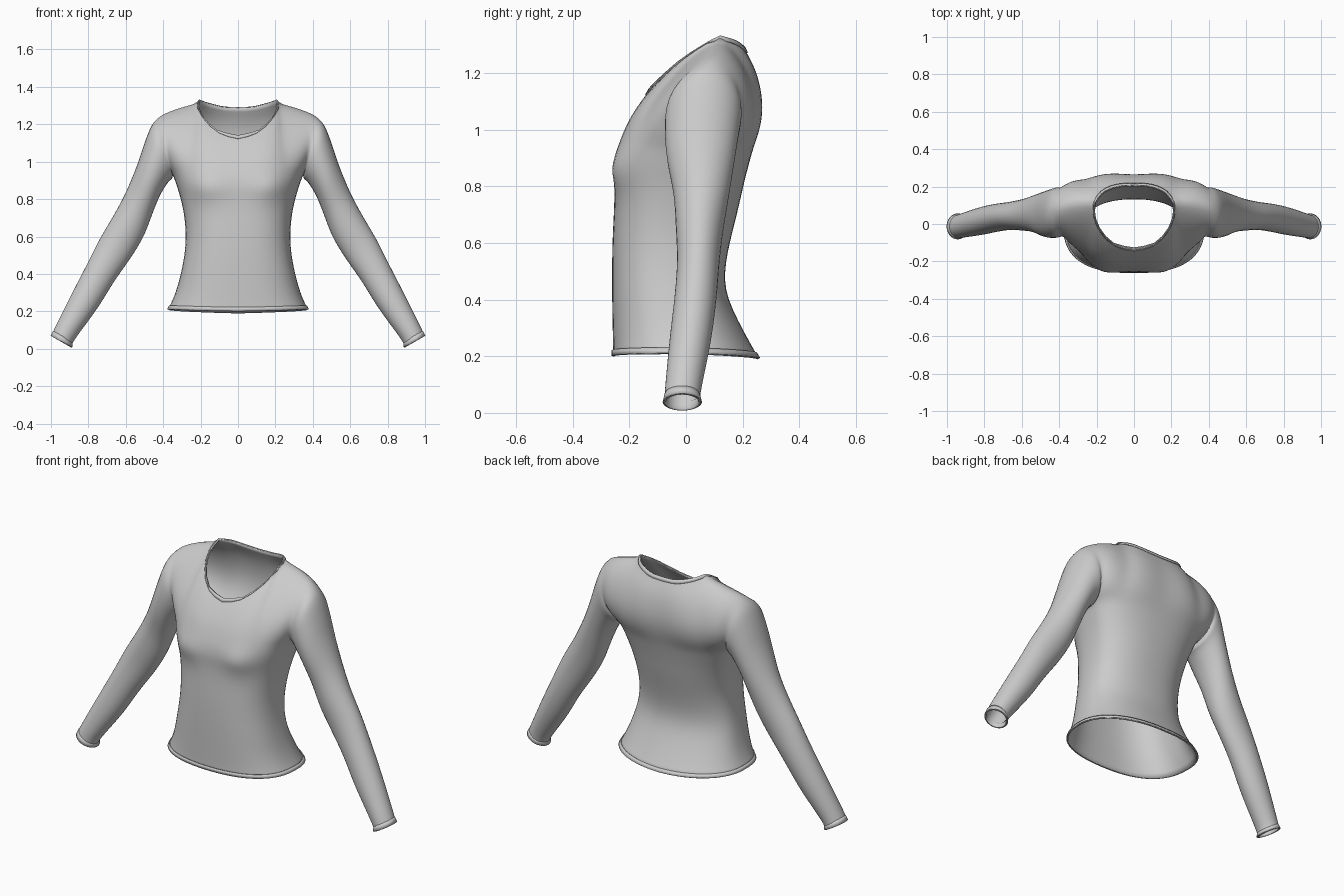
import bpy, bmesh, math
from mathutils import Vector

if "Cube" in bpy.data.objects:
    bpy.data.objects.remove(bpy.data.objects["Cube"])

NU, NL, M, NS = 16, 26, 16, 48   # columns per half panel, lower rows, upper rows, sleeve rings


def spl(pts, t):
    """Catmull-Rom curve through points, t in 0..1."""
    pts = [Vector(p) for p in pts]
    n = len(pts) - 1
    i = min(int(t * n), n - 1)
    w = t * n - i
    p1, p2 = pts[i], pts[i + 1]
    p0 = pts[i - 1] if i > 0 else p1 * 2 - p2
    p3 = pts[i + 2] if i + 2 <= n else p2 * 2 - p1
    return 0.5 * (p1 * 2 + (p2 - p0) * w + (p0 * 2 - p1 * 5 + p2 * 4 - p3) * w ** 2
                  + (p1 * 3 - p0 - p2 * 3 + p3) * w ** 3)


# Body sections: z, half width, front y, back y, side seam y (packed as two vectors)
BODY = [(.20, .375, -.258, .258, 0), (.30, .333, -.260, .200, -.01), (.42, .302, -.262, .143, -.03),
        (.52, .285, -.262, .140, -.03), (.62, .280, -.260, .160, -.02), (.72, .290, -.255, .185, 0),
        (.80, .307, -.252, .203, .02), (.86, .325, -.252, .218, .035), (.92, .345, -.245, .234, .05)]

SHOULDER = [(.205, .12, 1.33), (.28, .12, 1.312), (.35, .11, 1.288), (.41, .09, 1.262)]
# Panel outlines above the armpit
FRONT = dict(
    neck=[(0, -.13, 1.14), (.11, -.105, 1.168), (.185, -.025, 1.24), (.215, .06, 1.30), (.205, .12, 1.33)],
    mid=[(0, -.245, .92), (0, -.213, 1.0), (0, -.175, 1.07), (0, -.13, 1.14)],
    arm=[(.345, .05, .92), (.358, -.04, .965), (.375, -.068, 1.045), (.39, -.045, 1.13),
         (.402, .01, 1.21), (.41, .09, 1.262)])
BACK = dict(
    neck=[(0, .205, 1.29), (.08, .201, 1.294), (.16, .172, 1.314), (.205, .12, 1.33)],
    mid=[(0, .234, .92), (0, .257, 1.01), (0, .262, 1.1), (0, .245, 1.2), (0, .205, 1.29)],
    arm=[(.345, .05, .92), (.365, .14, .96), (.385, .19, 1.04), (.396, .19, 1.13),
         (.405, .155, 1.21), (.41, .09, 1.262)])

# Sleeve sections: outer x, z, inner x, z, front y, back y
SLEEVE = [(.462, 1.20, .352, .905, -.075, .20), (.502, 1.10, .375, .885, -.078, .19),
          (.54, .985, .42, .81, -.07, .175), (.60, .84, .46, .71, -.046, .155),
          (.665, .717, .505, .595, -.038, .135), (.74, .59, .575, .48, -.033, .12),
          (.805, .46, .66, .36, -.042, .11), (.89, .295, .75, .215, -.06, .09),
          (.982, .11, .873, .048, -.076, .054), (.998, .067, .888, .008, -.078, .052)]


def body_point(u, t, front):
    z, w, f, b, s = spl(BODY, t)
    a = u * math.pi / 2
    e = 2 / 2.6 if front else 2 / (2.15 + .3 * t)
    y = s + ((f if front else b) - s) * max(0, math.cos(a)) ** e
    z += (1 - t) ** 6 * (.01 * math.sin(a) + (0 if front else -.008 * math.cos(a)))
    return Vector((w * math.sin(a) ** e, y, z))


def yoke_point(u, s, p, front):
    """Coons patch between chest line, neck + shoulder seam, centre line and armhole."""
    def top(q):
        return spl(p['neck'], q * 2) if q <= .5 else spl(SHOULDER, q * 2 - 1)
    b0, b1, t0, t1 = body_point(0, 1, front), body_point(1, 1, front), top(0), top(1)
    return ((1 - s) * body_point(u, 1, front) + s * top(u)
            + (1 - u) * spl(p['mid'], s) + u * spl(p['arm'], s)
            - (1 - u) * (1 - s) * b0 - u * (1 - s) * b1 - (1 - u) * s * t0 - u * s * t1)


def grid(bm, fn, nu, nv):
    v = [[bm.verts.new(fn(i / nu, j / nv)) for i in range(nu + 1)] for j in range(nv + 1)]
    for j in range(nv):
        for i in range(nu):
            bm.faces.new((v[j][i], v[j][i + 1], v[j + 1][i + 1], v[j + 1][i]))


def bust(p):
    p.y -= .03 * math.exp(-((p.x - .17) / .085) ** 2 - ((p.z - .865) / .075) ** 2)
    return p


def sleeve_point(u, t):
    phi = u * 2 * math.pi
    hole = spl(FRONT['arm'], u * 2) if u <= .5 else spl(BACK['arm'], 2 - u * 2)
    pts = [hole]
    for ox, oz, ix, iz, f, b in SLEEVE:
        k = .5 - .5 * math.cos(phi)
        pts.append((ix + (ox - ix) * k, (f + b) / 2 - (b - f) / 2 * math.sin(phi), iz + (oz - iz) * k))
    return spl(pts, t)


def finish(name, bm, thick, offset):
    for f in bm.faces:
        f.smooth = True
    me = bpy.data.meshes.new(name)
    bm.to_mesh(me)
    ob = bpy.data.objects.new(name, me)
    bpy.context.collection.objects.link(ob)
    m = ob.modifiers.new("thickness", 'SOLIDIFY')
    m.thickness, m.offset = thick, offset
    return ob


# Shirt: front and back panels plus one sleeve, mirrored and relaxed
bm = bmesh.new()
for front, p in ((True, FRONT), (False, BACK)):
    shape = bust if front else (lambda q: q)
    grid(bm, lambda u, t: shape(body_point(u, t, front)), NU, NL)
    grid(bm, lambda u, s: shape(yoke_point(u, s, p, front)), NU, M)
grid(bm, sleeve_point, 2 * M, NS)
bmesh.ops.remove_doubles(bm, verts=bm.verts, dist=.0015)
bmesh.ops.mirror(bm, geom=bm.verts[:] + bm.edges[:] + bm.faces[:], axis='X', merge_dist=.001)
bmesh.ops.remove_doubles(bm, verts=bm.verts, dist=.0015)
inner = [v for v in bm.verts if not v.is_boundary]
for _ in range(5):
    bmesh.ops.smooth_vert(bm, verts=inner, factor=.5, use_axis_x=True, use_axis_y=True, use_axis_z=True)
bmesh.ops.recalc_face_normals(bm, faces=bm.faces)
bm.normal_update()
finish("shirt", bm, .006, -1)


def band(name, test, width):
    """Raised trim strip following one open edge of the shirt."""
    out, made = bmesh.new(), {}
    for e in bm.edges:
        if not (e.is_boundary and all(test(v.co) for v in e.verts)):
            continue
        for v in e.verts:
            if v not in made:
                ins = [o.other_vert(v).co for o in v.link_edges if not o.is_boundary]
                q = sum(ins, Vector()) / len(ins) - v.co
                lift = v.normal * .002
                made[v] = (out.verts.new(v.co + lift),
                           out.verts.new(v.co + q.normalized() * width + lift))
        a, b = (made[v] for v in e.verts)
        out.faces.new((a[0], b[0], b[1], a[1]))
    bmesh.ops.recalc_face_normals(out, faces=out.faces)
    finish(name, out, .005, 0)
    out.free()


# Trims
band("neck_band", lambda c: c.z > 1.1, .022)
band("hem_band", lambda c: c.z < .25 and abs(c.x) < .5, .022)
band("left_cuff", lambda c: c.z < .12 and c.x > .8, .03)
band("right_cuff", lambda c: c.z < .12 and c.x < -.8, .03)
bm.free()
